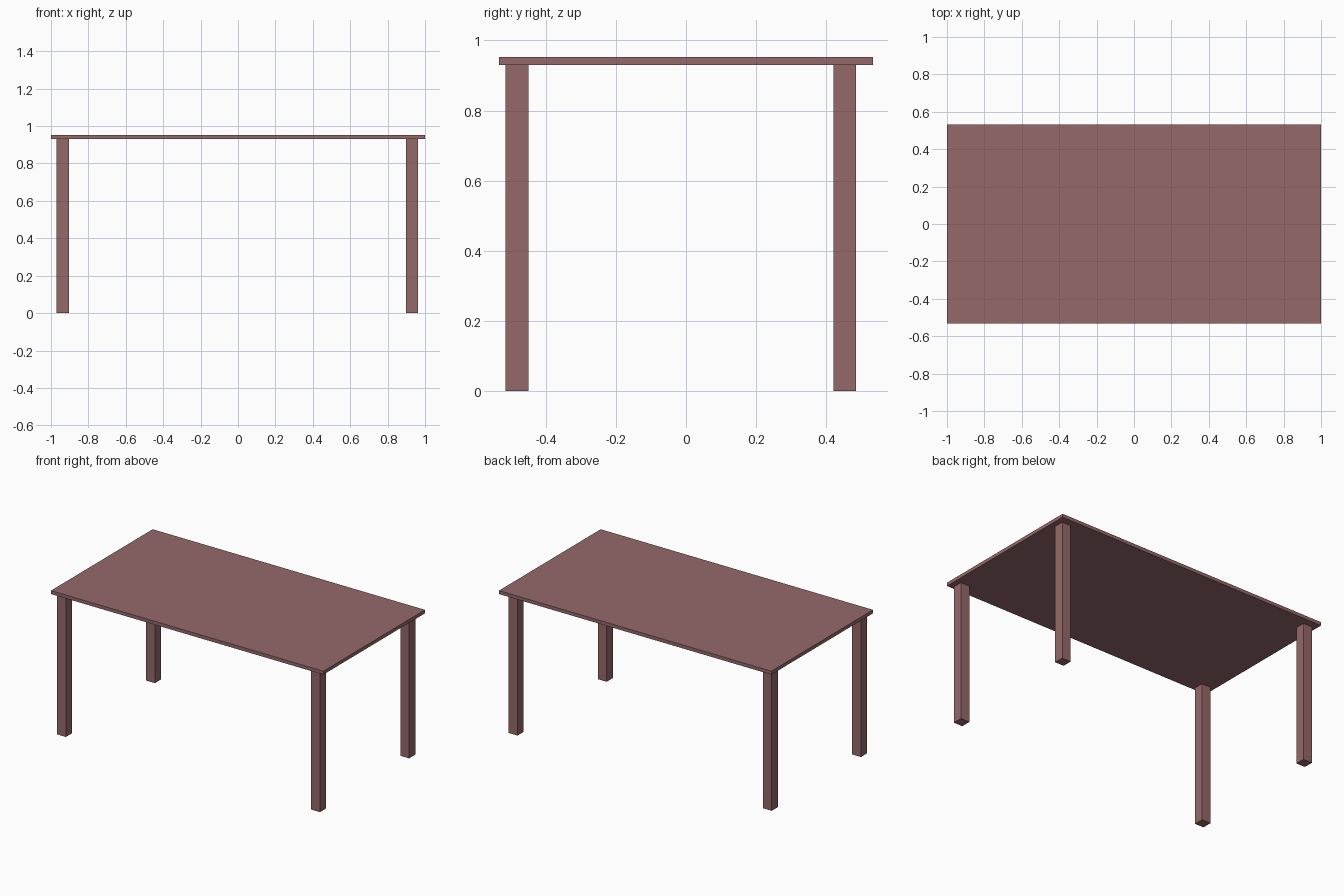
import bpy

if "Cube" in bpy.data.objects:
    bpy.data.objects.remove(bpy.data.objects["Cube"])

TOP_Z, UNDER_Z, LEG = 0.953, 0.93, 0.065

wood = bpy.data.materials.new("reddish_wood")
wood.diffuse_color = (0.30, 0.14, 0.144, 1)
wood.use_nodes = True
wood.node_tree.nodes["Principled BSDF"].inputs["Base Color"].default_value = wood.diffuse_color


def box(name, center, size):
    bpy.ops.mesh.primitive_cube_add(size=1, location=center)
    obj = bpy.context.object
    obj.name = name
    obj.scale = size
    bpy.ops.object.transform_apply(location=False, rotation=False, scale=True)
    obj.data.materials.append(wood)
    return obj


# Thin rectangular top
box("table_top", (0, 0, (TOP_Z + UNDER_Z) / 2), (2, 1.066, TOP_Z - UNDER_Z))

# Four square legs, set slightly off centre towards the front left
for side, x in (("left", -0.937), ("right", 0.930)):
    for end, y in (("front", -0.482), ("back", 0.453)):
        box(f"{end}_{side}_leg", (x, y, UNDER_Z / 2), (LEG, LEG, UNDER_Z))
